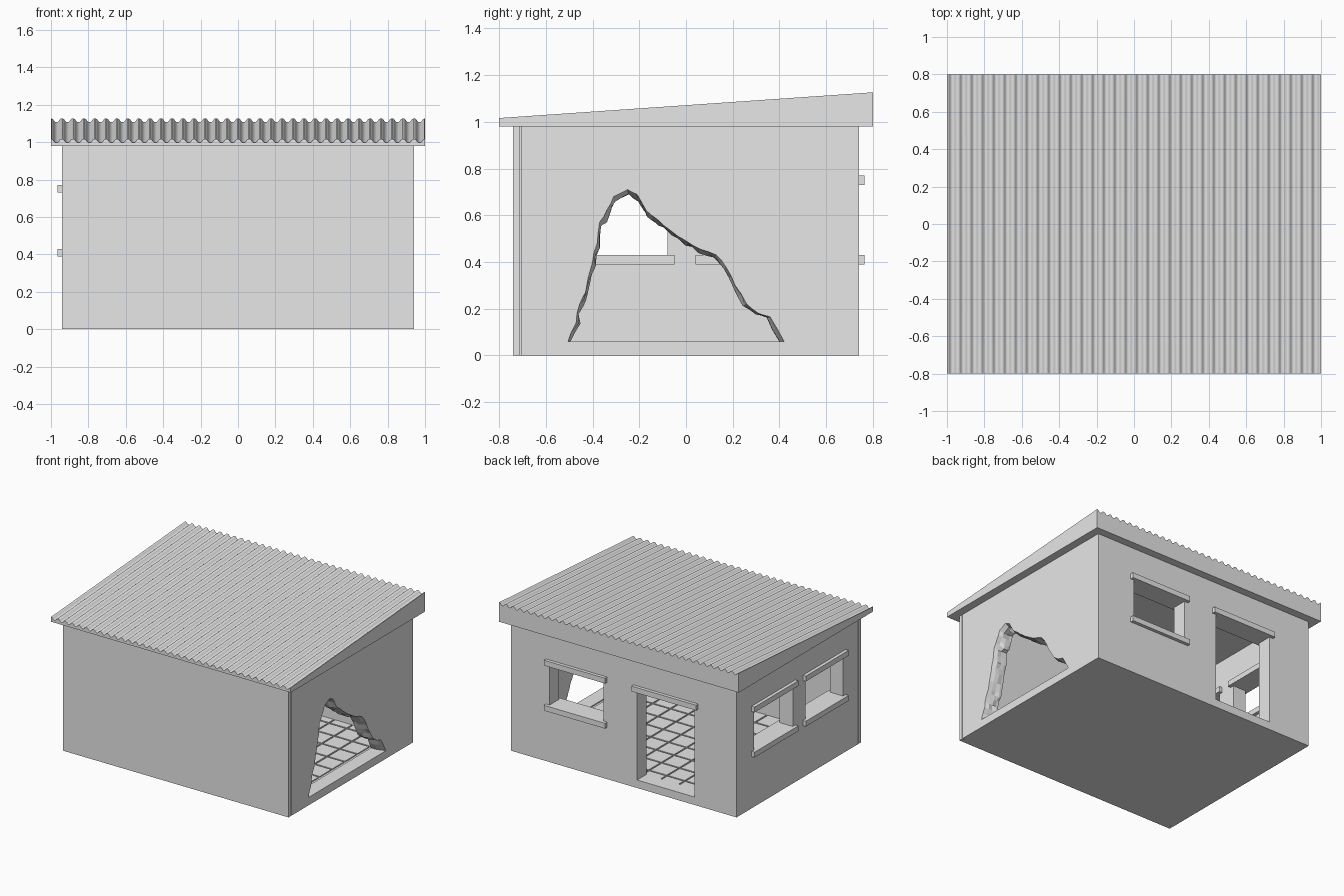
import bpy, bmesh, math, random
from mathutils import Vector

random.seed(4)
if "Cube" in bpy.data.objects:
    bpy.data.objects.remove(bpy.data.objects["Cube"], do_unlink=True)

grey = bpy.data.materials.new("plain_grey")
grey.use_nodes = True
grey.diffuse_color = (0.8, 0.8, 0.8, 1)
grey.node_tree.nodes["Principled BSDF"].inputs["Base Color"].default_value = grey.diffuse_color


def finish(bm, name):
    bmesh.ops.recalc_face_normals(bm, faces=bm.faces[:])
    mesh = bpy.data.meshes.new(name)
    bm.to_mesh(mesh)
    bm.free()
    mesh.materials.append(grey)
    obj = bpy.data.objects.new(name, mesh)
    bpy.context.collection.objects.link(obj)
    return obj


def add_box(bm, lo, hi):
    lo, hi = Vector(lo), Vector(hi)
    verts = bmesh.ops.create_cube(bm, size=1)["verts"]
    for v in verts:
        v.co = Vector(c * s for c, s in zip(v.co, hi - lo)) + (lo + hi) / 2


def box(name, lo, hi):
    bm = bmesh.new()
    add_box(bm, lo, hi)
    return finish(bm, name)


def loft(name, rings):
    """Closed solid through rings of equal point count."""
    bm = bmesh.new()
    loops = [[bm.verts.new(p) for p in ring] for ring in rings]
    n = len(loops[0])
    for a, b in zip(loops, loops[1:]):
        for i in range(n):
            j = (i + 1) % n
            bm.faces.new((a[i], a[j], b[j], b[i]))
    bm.faces.new(loops[0])
    bm.faces.new(loops[-1])
    return finish(bm, name)


def cut(target, cutter):
    mod = target.modifiers.new("cut", "BOOLEAN")
    mod.operation, mod.solver, mod.object = "DIFFERENCE", "EXACT", cutter
    bpy.context.view_layer.update()
    graph = bpy.context.evaluated_depsgraph_get()
    mesh = bpy.data.meshes.new_from_object(target.evaluated_get(graph))
    target.modifiers.clear()
    target.data = mesh
    bpy.data.objects.remove(cutter, do_unlink=True)


# Overall dimensions
X, Y, H = 0.94, 0.74, 0.98
T = 0.11
FLOOR, SILL, HEAD = 0.06, 0.43, 0.73
BAR, OUT, LAP = 0.04, 0.025, 0.03

# Wall shell with the room hollowed out
walls = box("walls", (-X, -Y, 0), (X, Y, H))
cut(walls, box("room", (T - X, T - Y, FLOOR - 0.008), (X - T, Y - T, 2)))

# Narrow joint behind the front wall on both sides
for side in (-1, 1):
    a, b = sorted((side * (X - 0.02), side * (X + 0.1)))
    cut(walls, box("joint", (a, -0.711, -0.1), (b, -0.705, 2)))


# Openings with projecting lintels and sills
def opening(name, wall, lo, hi, bottom):
    def span(a, b, d0, d1, z0, z1):
        if wall == "back":
            return (a, Y + d0, z0), (b, Y + d1, z1)
        return (-X - d1, a, z0), (-X - d0, b, z1)

    cut(walls, box("cutter", *span(lo, hi, -T - 0.05, 0.1, bottom, HEAD)))
    bars = [("lintel", HEAD)]
    if bottom > FLOOR:
        bars.append(("sill", SILL - BAR))
    for part, z in bars:
        box(f"{name}_{part}", *span(lo - LAP, hi + LAP, -T - OUT, OUT, z, z + BAR))


opening("back_window", "back", 0.17, 0.62, SILL)
opening("back_door", "back", -0.59, -0.11, FLOOR)
opening("side_window_rear", "side", 0.07, 0.53, SILL)
opening("side_window_front", "side", -0.53, -0.08, SILL)

# Broken hole in the left wall: jagged outline, narrowing inward
outline = [(-0.505, 0.06), (-0.47, 0.14), (-0.455, 0.22), (-0.43, 0.27), (-0.4, 0.4),
           (-0.38, 0.48), (-0.37, 0.57), (-0.34, 0.62), (-0.31, 0.68), (-0.25, 0.71),
           (-0.21, 0.69), (-0.17, 0.62), (-0.12, 0.58), (-0.06, 0.53), (0, 0.49),
           (0.06, 0.455), (0.13, 0.43), (0.17, 0.38), (0.21, 0.3), (0.26, 0.22),
           (0.31, 0.18), (0.36, 0.165), (0.42, 0.06)]
fine = []
for (y0, z0), (y1, z1) in zip(outline, outline[1:]):
    fine += [(y0, z0), ((y0 + y1) / 2 + random.uniform(-0.005, 0.005), (z0 + z1) / 2)]
fine.append(outline[-1])
rings = []
for x, shrink, rough in ((1.1, 0, 0), (X, 0, 0), (0.91, 0.02, 0.016), (0.88, 0.03, 0.02),
                         (0.85, 0.03, 0.02), (0.8, 0.025, 0.01)):
    ring = []
    for y, z in fine:
        k = 1 - shrink + random.uniform(-rough, rough)
        ring.append((x, -0.1 + (y + 0.1) * k, FLOOR + (z - FLOOR) * k))
    rings.append(ring)
cut(walls, loft("hole", rings))

# Floor tiles with open joints
tiles = bmesh.new()
PITCH, GAP = 0.15, 0.012
for i in range(11):
    for j in range(9):
        x0, y0 = T - X + i * PITCH, T - Y + j * PITCH
        x1 = min(x0 + PITCH - GAP, X - T)
        y1 = min(y0 + PITCH - GAP, Y - T)
        if x1 > x0 and y1 > y0:
            add_box(tiles, (x0, y0, FLOOR - 0.015), (x1, y1, FLOOR))
finish(tiles, "floor_tiles")

# Wedge-shaped roof base
section = [(-0.8, H), (0.8, H), (0.8, 1.105), (-0.8, 0.995)]
loft("roof_base", [[(x, y, z) for y, z in section] for x in (-1, 1)])

# Corrugated roof sheet
WAVES, STEPS = 34, 10
count = WAVES * STEPS
profile = []
for i in range(count + 1):
    wave = math.cos(2 * math.pi * i / STEPS)
    profile.append((-1 + 2 * i / count, 0.012 + 0.009 * max(-1, min(1, 1.4 * wave))))
profile += [(1, -0.002), (-1, -0.002)]
sheet = loft("roof_sheet", [[(x, y, base + z) for x, z in profile]
                            for y, base in ((-0.8, 0.995), (0.8, 1.105))])
bpy.ops.object.select_all(action="DESELECT")
sheet.select_set(True)
bpy.context.view_layer.objects.active = sheet
bpy.ops.object.shade_smooth_by_angle(angle=math.radians(50))
